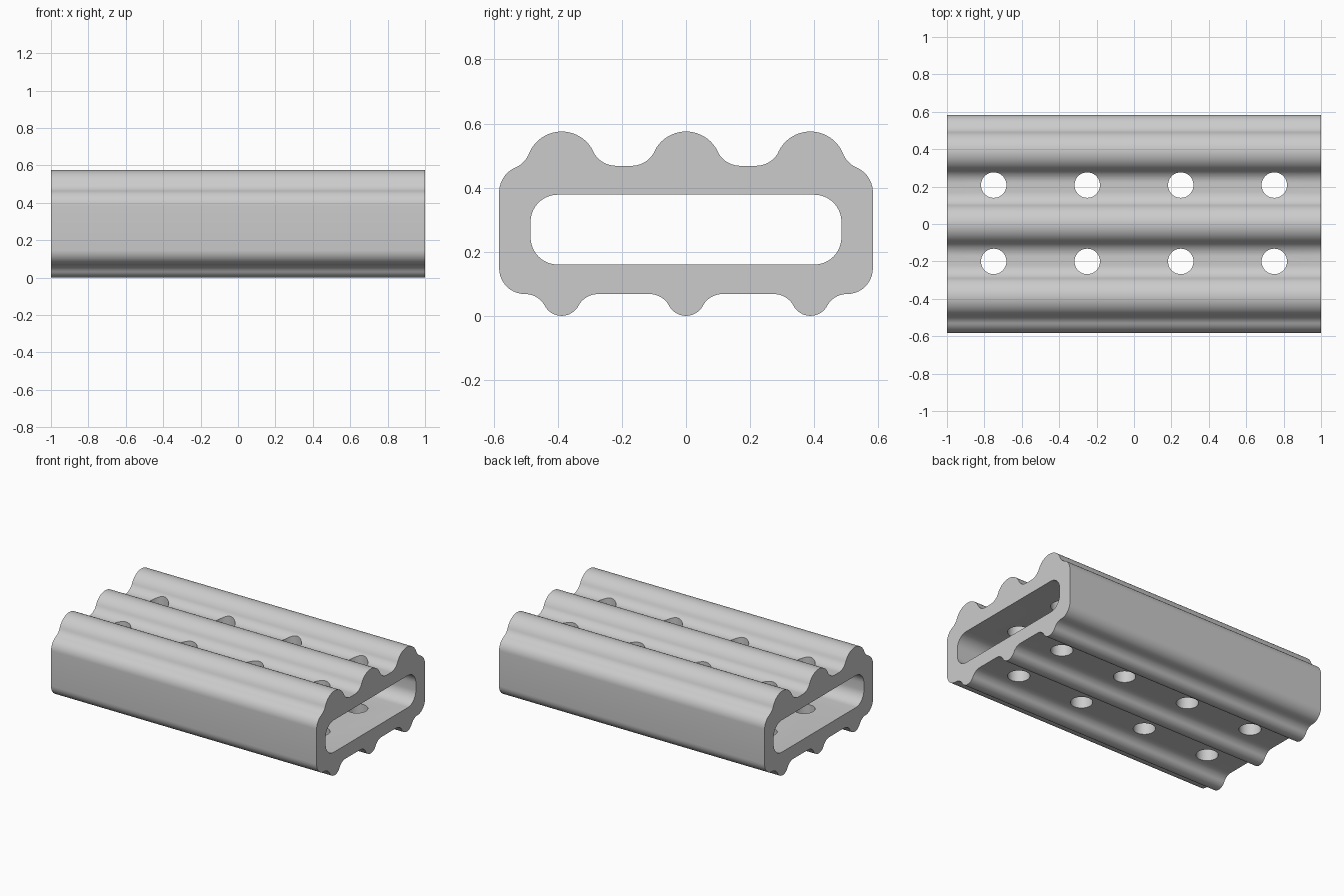
import bpy, bmesh
from math import cos, sin, radians

cube = bpy.data.objects.get("Cube")
if cube:
    bpy.data.objects.remove(cube, do_unlink=True)

grey = bpy.data.materials.new("plain_grey")
grey.use_nodes = True
colour = (0.6, 0.6, 0.6, 1)
grey.diffuse_color = colour
grey.node_tree.nodes["Principled BSDF"].inputs["Base Color"].default_value = colour


def arc(y, z, r, start, end, steps=10):
    angles = [radians(start + (end - start) * i / steps) for i in range(steps + 1)]
    return [(y + r * cos(a), z + r * sin(a)) for a in angles]


def mesh_object(name, bm):
    bmesh.ops.recalc_face_normals(bm, faces=bm.faces)
    mesh = bpy.data.meshes.new(name)
    bm.to_mesh(mesh)
    bm.free()
    mesh.materials.append(grey)
    obj = bpy.data.objects.new(name, mesh)
    bpy.context.collection.objects.link(obj)
    return obj


def prism(name, half_profile, half_length):
    """Mirror a right-half (y, z) outline and extrude it along x."""
    outline = half_profile + [(-y, z) for y, z in reversed(half_profile)]
    bm = bmesh.new()
    verts = [bm.verts.new((-half_length, y, z)) for y, z in outline]
    bmesh.ops.remove_doubles(bm, verts=verts, dist=0.0015)
    face = bm.faces.new([v for v in verts if v.is_valid])
    side = bmesh.ops.extrude_face_region(bm, geom=[face], use_keep_orig=True)
    moved = [g for g in side["geom"] if isinstance(g, bmesh.types.BMVert)]
    bmesh.ops.translate(bm, vec=(2 * half_length, 0, 0), verts=moved)
    return mesh_object(name, bm)


# Outer section: small feet below, rounded corners, large ridges above
ridge = 0.388
half = (
    arc(0, 0.06, 0.06, -90, -28.5)
    + arc(0.114, -0.002, 0.07, 151.5, 90)
    + arc(ridge - 0.114, -0.002, 0.07, 90, 28.5)
    + arc(ridge, 0.06, 0.06, 208.5, 331.5, 16)
    + arc(ridge + 0.114, -0.002, 0.07, 151.5, 90)
    + arc(0.503, 0.148, 0.08, -90, 0)
    + arc(0.498, 0.385, 0.085, 0, 66.4)
    + arc(0.564, 0.536, 0.08, 246.4, 202)
    + arc(ridge, 0.465, 0.11, 22, 154, 20)
    + arc(ridge - 0.17, 0.548, 0.08, -26, -90)
    + arc(0.17, 0.548, 0.08, -90, -154)
    + arc(0, 0.465, 0.11, 26, 90)
)
body = prism("ridged_sleeve", half, 1.0)

# Rounded slot running the full length
slot = prism("slot_cutter",
             arc(0.4, 0.245, 0.085, -90, 0) + arc(0.4, 0.293, 0.085, 0, 90), 1.2)

# Drain holes through both walls
bm = bmesh.new()
for x in (-0.75, -0.25, 0.25, 0.75):
    for y in (-0.2, 0.208):
        made = bmesh.ops.create_cone(bm, cap_ends=True, segments=48,
                                     radius1=0.068, radius2=0.068, depth=1.5)
        bmesh.ops.translate(bm, vec=(x, y, 0.3), verts=made["verts"])
holes = mesh_object("drain_hole_cutter", bm)

# Cut the openings and tidy up
bpy.context.view_layer.objects.active = body
body.select_set(True)
for cutter in (slot, holes):
    mod = body.modifiers.new("cut", "BOOLEAN")
    mod.operation = "DIFFERENCE"
    mod.solver = "EXACT"
    mod.object = cutter
    bpy.ops.object.modifier_apply(modifier=mod.name)
    bpy.data.objects.remove(cutter, do_unlink=True)

bpy.ops.object.select_all(action="DESELECT")
body.select_set(True)
bpy.ops.object.shade_smooth_by_angle(angle=radians(30))
